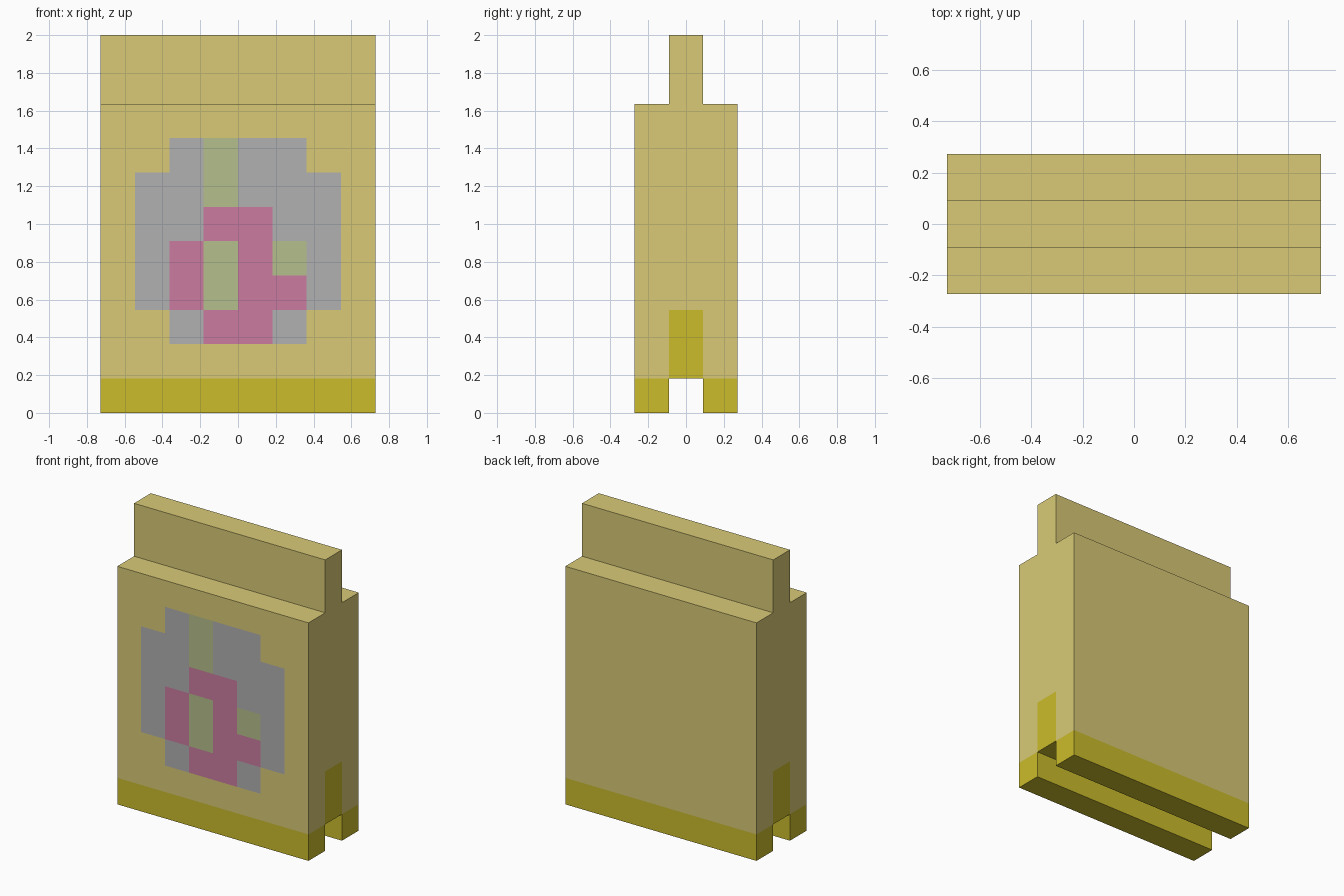
import bpy, bmesh
from mathutils import Vector

if "Cube" in bpy.data.objects:
    bpy.data.objects.remove(bpy.data.objects["Cube"])

U = 2 / 11  # one block; the model is 8 x 3 x 11 blocks


def linear(c):
    c /= 255
    return c / 12.92 if c <= 0.04045 else ((c + 0.055) / 1.055) ** 2.4


COLOURS = {"body_yellow": (216, 202, 118), "base_yellow": (203, 188, 43),
           "emblem_grey": (177, 177, 177), "emblem_pink": (203, 124, 160),
           "emblem_green": (181, 191, 140)}
BODY, BASE, GREY, PINK, GREEN = range(5)

# Front pattern, top row first, spanning blocks z = 8 down to z = 2
PATTERN = ["..gvgg..",
           ".ggvggg.",
           ".ggppgg.",
           ".gpvpvg.",
           ".gpvppg.",
           "..gppg.."]
KEY = {".": BODY, "g": GREY, "p": PINK, "v": GREEN}


def face_colour(c, n):
    """Colour of a block face from its centre (in blocks) and normal."""
    x, y, z = c
    if z < 1.01:
        return BASE
    if abs(n.x) > 0.5 and abs(y) < 0.5 and z < 3:
        return BASE
    if n.y < -0.5 and y < -1.4 and 2 < z < 8:
        return KEY[PATTERN[int(8 - z)][int(x + 4)]]
    return BODY


bm = bmesh.new()

# Side profile: two feet, full-width body, narrow top ridge
for row in range(11):
    columns = (-1, 1) if row == 0 else (0,) if row >= 9 else (-1, 0, 1)
    for col in columns:
        bm.faces.new([bm.verts.new((-4, col + dy, row + dz))
                      for dy, dz in ((-.5, 0), (.5, 0), (.5, 1), (-.5, 1))])
bmesh.ops.remove_doubles(bm, verts=bm.verts[:], dist=1e-4)

# Extrude across the width, then slice into blocks
ext = bmesh.ops.extrude_face_region(bm, geom=bm.faces[:])["geom"]
bmesh.ops.translate(bm, vec=(8, 0, 0),
                    verts=[g for g in ext if isinstance(g, bmesh.types.BMVert)])
for x in range(-3, 4):
    bmesh.ops.bisect_plane(bm, geom=bm.verts[:] + bm.edges[:] + bm.faces[:],
                           plane_co=(x, 0, 0), plane_no=(1, 0, 0))
bmesh.ops.recalc_face_normals(bm, faces=bm.faces[:])
bm.normal_update()

# Colour the faces, then merge coplanar faces of one colour
for f in bm.faces:
    f.material_index = face_colour(f.calc_center_median(), f.normal)
bmesh.ops.dissolve_limit(bm, angle_limit=0.01, verts=bm.verts[:],
                         edges=bm.edges[:], delimit={'MATERIAL'})
bmesh.ops.scale(bm, vec=Vector((U, U, U)), verts=bm.verts[:])

mesh = bpy.data.meshes.new("pouch")
bm.to_mesh(mesh)
bm.free()
for name, rgb in COLOURS.items():
    mat = bpy.data.materials.new(name)
    mat.diffuse_color = (*map(linear, rgb), 1)
    mat.use_nodes = True
    mat.node_tree.nodes["Principled BSDF"].inputs["Base Color"].default_value = mat.diffuse_color
    mesh.materials.append(mat)
bpy.context.collection.objects.link(bpy.data.objects.new("pouch", mesh))
